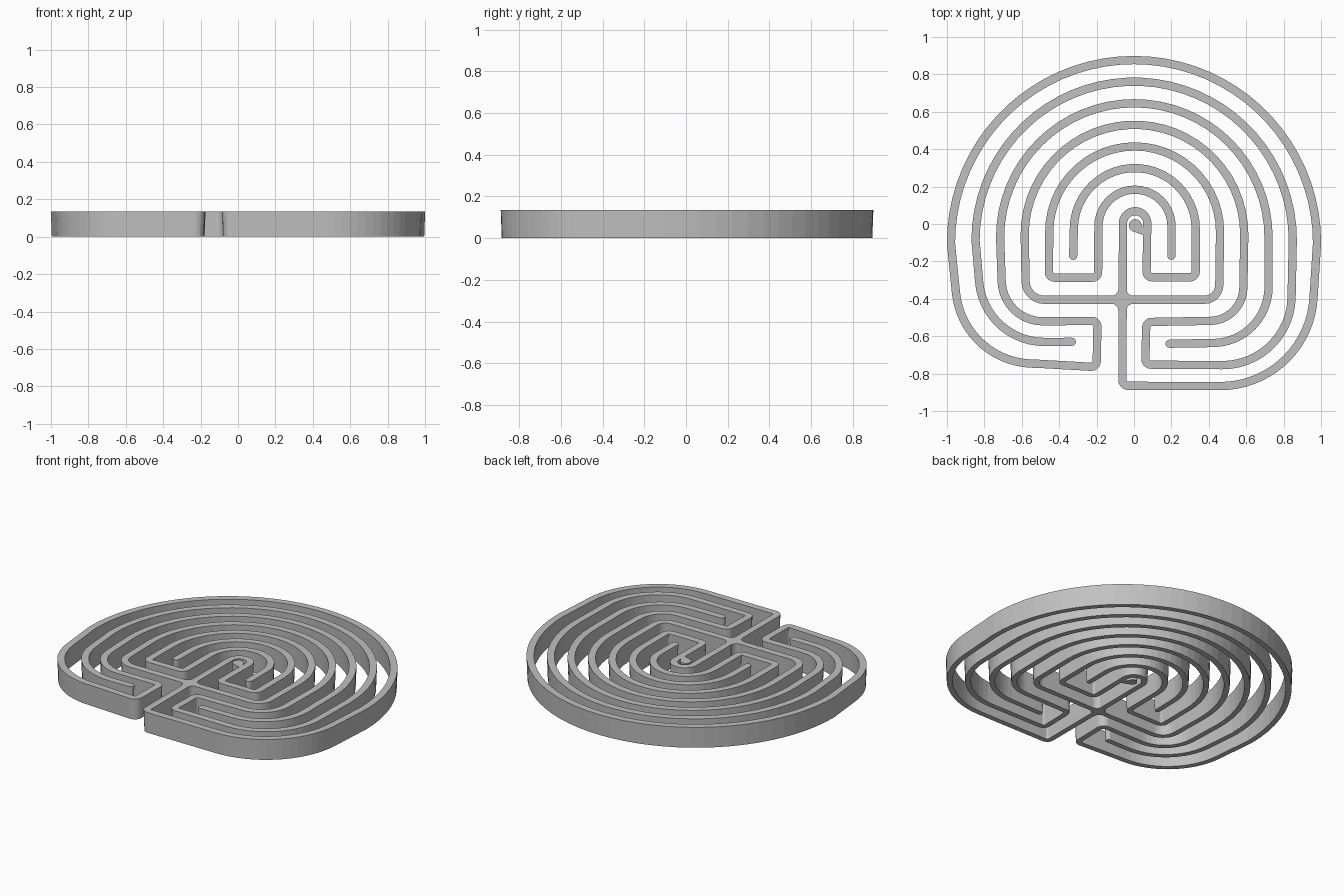
import bpy
import bmesh
from math import cos, sin, pi, tan, atan2
from mathutils import Vector

cube = bpy.data.objects.get("Cube")
if cube:
    bpy.data.objects.remove(cube, do_unlink=True)

HEIGHT = 0.135
TOP_HALF, BASE_HALF = 0.022, 0.017   # walls narrow slightly towards the floor
CAP_STEPS = 5

stone = bpy.data.materials.new("stone_grey")
stone.use_nodes = True
grey = (0.53, 0.53, 0.53, 1)
stone.diffuse_color = grey
stone.node_tree.nodes["Principled BSDF"].inputs["Base Color"].default_value = grey


def solid(name, top, base, caps=None):
    """Closed prism between two outlines; caps lists the faces of the flat ends."""
    count = len(top)
    caps = caps or [list(range(count))]
    bm = bmesh.new()
    upper = [bm.verts.new((p.x, p.y, HEIGHT)) for p in top]
    lower = [bm.verts.new((p.x, p.y, 0)) for p in base]
    for face in caps:
        bm.faces.new([upper[i] for i in face])
        bm.faces.new([lower[i] for i in reversed(face)])
    for i in range(count):
        j = (i + 1) % count
        bm.faces.new((upper[j], upper[i], lower[i], lower[j]))
    bmesh.ops.recalc_face_normals(bm, faces=bm.faces)
    mesh = bpy.data.meshes.new(name)
    bm.to_mesh(mesh)
    bm.free()
    mesh.materials.append(stone)
    obj = bpy.data.objects.new(name, mesh)
    bpy.context.collection.objects.link(obj)
    return obj


def arch(ring, to_right=True):
    """Half circle of one ring (first is innermost), as sharp path points."""
    n = ring - 1
    radius = 0.065 + 0.1305 * n
    centre_x = 0.006 * (8 - ring) / 7
    centre_y = 0.003 - 0.015 * n
    steps = 14 + 3 * ring
    pts = [(centre_x - radius * cos(pi * i / steps),
            centre_y + radius * sin(pi * i / steps), 0) for i in range(steps + 1)]
    return pts if to_right else pts[::-1]


def rounded(path):
    """Turn (x, y, corner radius) points into a polyline with filleted corners."""
    out = []
    for i, (x, y, r) in enumerate(path):
        p = Vector((x, y))
        if r == 0:
            out.append(p)
            continue
        before = (Vector(path[i - 1][:2]) - p).normalized()
        after = (Vector(path[i + 1][:2]) - p).normalized()
        half = before.angle(after) / 2
        centre = p + (before + after).normalized() * r / sin(half)
        start = p + before * r / tan(half) - centre
        end = p + after * r / tan(half) - centre
        sweep = atan2(start.x * end.y - start.y * end.x, start.dot(end))
        steps = 5 + int(r * 24)
        for k in range(steps + 1):
            a = sweep * k / steps
            out.append(centre + Vector((start.x * cos(a) - start.y * sin(a),
                                        start.x * sin(a) + start.y * cos(a))))
    return out


def ribbon_outline(line, half):
    """Outline of a round-ended strip around a polyline."""
    left, right = [], []
    last = len(line) - 1
    for i, p in enumerate(line):
        d_in = (p - line[i - 1]).normalized() if i else None
        d_out = (line[i + 1] - p).normalized() if i < last else None
        d_in, d_out = d_in or d_out, d_out or d_in
        d = (d_in + d_out).normalized()
        offset = Vector((-d.y, d.x)) * half / max(d.dot(d_in), 0.5)
        left.append(p + offset)
        right.append(p - offset)

    def cap(centre, first):
        s = first - centre
        angles = [-pi * k / (CAP_STEPS + 1) for k in range(1, CAP_STEPS + 1)]
        return [centre + Vector((s.x * cos(a) - s.y * sin(a),
                                 s.x * sin(a) + s.y * cos(a))) for a in angles]

    return left + cap(line[-1], left[-1]) + right[::-1] + cap(line[0], right[0])


def wall(name, path):
    line = rounded(path)
    n, m = len(line), CAP_STEPS
    total = 2 * (n + m)
    far = 2 * n + m - 1               # index of the point facing point 0
    caps = [[i, i + 1, far - i - 1, far - i] for i in range(n - 1)]
    caps.append(list(range(n - 1, n + m + 1)))
    caps.append(list(range(far, total)) + [0])
    solid(name, ribbon_outline(line, TOP_HALF), ribbon_outline(line, BASE_HALF), caps)


TIGHT = 0.03
CROSS_X, CROSS_Y = -0.062, -0.405

# Wall running through the upright of the cross, from outer end to inner end
upright_wall = [(0.19, -0.64, 0), (0.72, -0.632, 0.3)]
upright_wall += arch(6, False)
upright_wall += [(-0.7, -0.522, 0.22), (-0.195, -0.518, TIGHT),
                 (-0.2, -0.765, TIGHT), (-0.5, -0.748, 0.2), (-0.915, -0.735, 0.42)]
upright_wall += arch(8)
upright_wall += [(0.93, -0.868, 0.5), (CROSS_X, -0.865, TIGHT)]
upright_wall += arch(1)
upright_wall += [(0.067, -0.285, TIGHT), (0.33, -0.285, TIGHT)]
upright_wall += arch(3, False)
upright_wall += [(-0.325, -0.17, 0)]
wall("upright_wall", upright_wall)

# Wall running through the crossbar
crossbar_wall = [(-0.332, -0.63, 0), (-0.8, -0.632, 0.35)]
crossbar_wall += arch(7)
crossbar_wall += [(0.835, -0.757, 0.37), (0.06, -0.752, TIGHT),
                  (0.066, -0.524, TIGHT), (0.582, -0.515, 0.18)]
crossbar_wall += arch(5, False)
crossbar_wall += [(-0.578, CROSS_Y, 0.1), (0.455, CROSS_Y, 0.08)]
crossbar_wall += arch(4, False)
crossbar_wall += [(-0.455, -0.287, TIGHT), (-0.192, -0.287, TIGHT)]
crossbar_wall += arch(2)
crossbar_wall += [(0.2, -0.17, 0)]
wall("crossbar_wall", crossbar_wall)


# Concave fillets where the two walls cross
def cross_outline(half, r=0.035, steps=5):
    pts = []
    for q in range(4):
        turn = q * pi / 2
        for k in range(steps + 1):
            a = pi / 2 * k / steps
            x, y = half + r - r * sin(a), half + r - r * cos(a)
            pts.append(Vector((CROSS_X + x * cos(turn) - y * sin(turn),
                               CROSS_Y + x * sin(turn) + y * cos(turn))))
    return pts


solid("cross_fillets", cross_outline(TOP_HALF), cross_outline(BASE_HALF))


# Teardrop knob at the centre, its tail meeting the inner arch
def knob_outline(r, steps=16):
    centre, tip = Vector((0.007, -0.008)), Vector((0.066, -0.065))
    aim = atan2(tip.y - centre.y, tip.x - centre.x)
    angles = [aim + pi / 3 + (4 * pi / 3) * k / steps for k in range(steps + 1)]
    return [tip] + [centre + Vector((cos(a), sin(a))) * r for a in angles]


solid("centre_knob", knob_outline(0.034), knob_outline(0.029))
